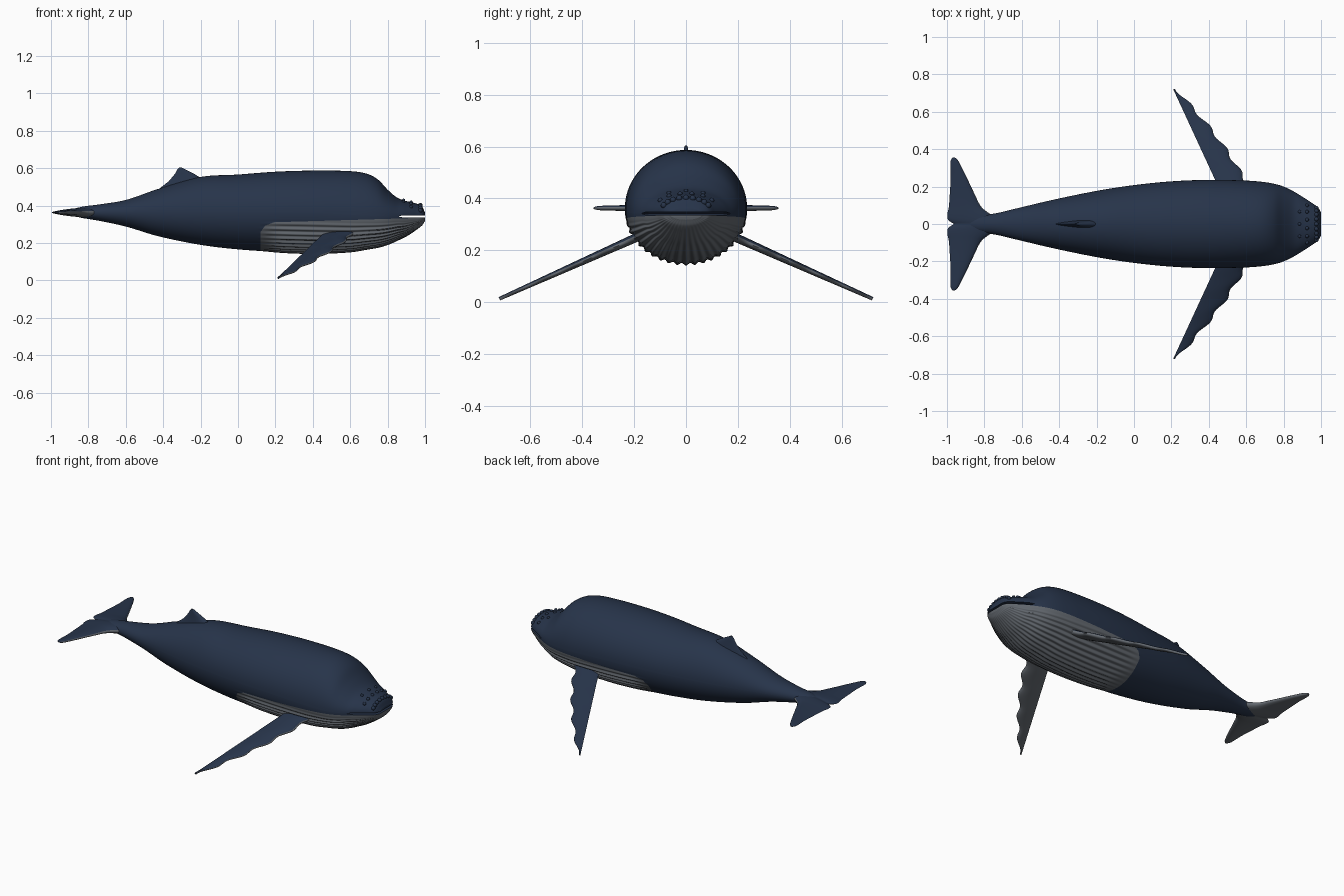
import bpy, bmesh, math
from mathutils import Vector

cube = bpy.data.objects.get("Cube")
if cube:
    bpy.data.objects.remove(cube)


def material(name, rgb):
    m = bpy.data.materials.new(name)
    m.use_nodes = True
    m.diffuse_color = (*rgb, 1)
    bsdf = next(n for n in m.node_tree.nodes if n.type == 'BSDF_PRINCIPLED')
    bsdf.inputs["Base Color"].default_value = (*rgb, 1)
    bsdf.inputs["Roughness"].default_value = 0.7
    return m


NAVY = material("deep navy skin", (0.020, 0.034, 0.068))
GREY = material("pale grey underside", (0.125, 0.14, 0.16))


def finish(name, bm, angle=45):
    bmesh.ops.recalc_face_normals(bm, faces=bm.faces)
    mesh = bpy.data.meshes.new(name)
    bm.to_mesh(mesh)
    bm.free()
    mesh.materials.append(NAVY)
    mesh.materials.append(GREY)
    ob = bpy.data.objects.new(name, mesh)
    bpy.context.scene.collection.objects.link(ob)
    bpy.ops.object.select_all(action='DESELECT')
    ob.select_set(True)
    bpy.context.view_layer.objects.active = ob
    bpy.ops.object.shade_smooth_by_angle(angle=math.radians(angle))
    return ob


def curve(table, x, col):
    """Smooth interpolation of one table column along its first column."""
    i = max(k for k in range(len(table) - 1) if k == 0 or table[k][0] <= x)

    def slope(k):
        a, b = table[max(k - 1, 0)], table[min(k + 1, len(table) - 1)]
        return (b[col] - a[col]) / (b[0] - a[0])

    a, b = table[i], table[i + 1]
    h = b[0] - a[0]
    t = (x - a[0]) / h
    return ((2*t**3 - 3*t*t + 1) * a[col] + (t**3 - 2*t*t + t) * h * slope(i)
            + (3*t*t - 2*t**3) * b[col] + (t**3 - t*t) * h * slope(i + 1))


def loft(bm, rings):
    """Skin closed rings; returns quads as (face, row, column)."""
    vs = [[bm.verts.new(p) for p in r] for r in rings]
    n = len(vs[0])
    faces = []
    for i in range(len(vs) - 1):
        for j in range(n):
            k = (j + 1) % n
            faces.append((bm.faces.new((vs[i][j], vs[i][k], vs[i+1][k], vs[i+1][j])), i, j))
    bm.faces.new(vs[0])
    bm.faces.new(vs[-1])
    return faces


# Body stations: x, top, belly, half width
BODY = [
    (-.90, .375, .350, .025), (-.84, .393, .335, .045), (-.75, .405, .320, .055),
    (-.60, .430, .288, .090), (-.43, .488, .237, .130), (-.20, .553, .190, .177),
    (.00, .566, .166, .208), (.20, .581, .153, .228), (.40, .587, .146, .236),
    (.60, .584, .154, .232), (.69, .570, .168, .225), (.75, .538, .178, .215),
    (.80, .485, .192, .200), (.85, .443, .213, .176), (.90, .424, .236, .146),
    (.95, .412, .268, .113), (.985, .395, .295, .088), (1.0, .362, .318, .060)]


def smooth(a, b, x):
    t = min(max((x - a) / (b - a), 0), 1)
    return t * t * (3 - 2 * t)


def seam(x, side):
    """Height where the upper and lower shells meet; opens into the mouth."""
    return .363 - .021 * smooth(.3, .85, x) + side * .006 * smooth(.85, .89, x)


def skin(x, a, side):
    """Point on the upper (side 1) or lower (side -1) shell at angle a."""
    z0 = seam(x, side)
    edge = curve(BODY, x, 1 if side > 0 else 2)
    w = curve(BODY, x, 3)
    k = 1.0
    if side < 0:                       # throat pleats
        fade = smooth(.1, .25, x) * (1 - .6 * smooth(.8, 1, x)) * smooth(.15, .45, math.sin(a))
        k += .022 * fade * math.cos(44 * a)
    return Vector((x, w * k * math.cos(a), z0 + (edge - z0) * k * math.sin(a)))


STEPS = 130
XS = [-.9 + 1.9 * math.sin(math.pi / 2 * (i / STEPS) ** .9) for i in range(STEPS + 1)]


def shell(side, cols):
    bm = bmesh.new()
    loft(bm, [[skin(x, math.pi * j / cols, side) for j in range(cols + 1)] for x in XS])
    return bm


finish("upper_body", shell(1, 40))

# Lower body: cut clean borders for the grey throat, then colour inside them
bm = shell(-1, 176)
BORDERS = [((.12, 0, 0), (1, 0, 0)), ((0, 0, .305), (.03, 0, -1)),
           ((.125, 0, .265), (.85, 0, -.6)), ((.17, 0, .302), (.4, 0, -1))]
for co, no in BORDERS:
    bmesh.ops.bisect_plane(bm, geom=bm.verts[:] + bm.edges[:] + bm.faces[:],
                           plane_co=co, plane_no=no)
for f in bm.faces:
    c = f.calc_center_median()
    f.material_index = int(all((c - Vector(co)).dot(Vector(no)) > 0 for co, no in BORDERS))
finish("lower_body_and_throat", bm)


def blade(name, sections, up, two_tone=True, n=10):
    """Lens-shaped blade from (leading point, trailing point, thickness)."""
    up = Vector(up).normalized()
    rings = []
    for lead, trail, thick in sections:
        ring = []
        for j in range(2 * n):
            s = (1 - math.cos(math.pi * j / n)) / 2
            h = .5 * thick * math.sin(math.pi * s ** .65) ** .7 if 0 < s < 1 else 0
            ring.append(Vector(lead).lerp(Vector(trail), s) + up * (h if j < n else -h))
        rings.append(ring)
    bm = bmesh.new()
    for f, i, j in loft(bm, rings):
        f.material_index = int(two_tone and (j >= n or j == 0))
    return finish(name, bm, 60)


# Flippers: scalloped leading edge, straight trailing edge
def flipper_section(u):
    y, z = .19 + .53 * u, .25 - .237 * u
    lead = .62 - .395 * u + .03 * math.sin(math.pi * u) + .011 * math.sin(9 * math.pi * u + 2.6)
    trail = .455 - .245 * u
    return (max(lead, trail + .008), y, z), (trail, y, z), .034 - .02 * u


flippers = blade("flippers", [flipper_section(i / 50) for i in range(51)], (0, .41, .91))
mirror = flippers.modifiers.new("other side", 'MIRROR')
mirror.use_axis = (False, True, False)
mirror.mirror_object = None

# Tail flukes: distance from the middle, leading x, trailing x, thickness
FLUKE = [(0, -.72, -.962, .05), (.02, -.73, -.992, .05), (.05, -.765, -.998, .045),
         (.09, -.815, -.990, .036), (.16, -.852, -.985, .028), (.25, -.895, -.980, .022),
         (.32, -.930, -.982, .018), (.345, -.945, -.978, .014), (.356, -.958, -.968, .006)]
sections = []
for i in range(-48, 49):
    d = .356 * abs(i) / 48
    y = math.copysign(d, i)
    sections.append(((curve(FLUKE, d, 1), y, .363), (curve(FLUKE, d, 2), y, .363),
                     curve(FLUKE, d, 3)))
blade("tail_flukes", sections, (0, 0, 1))

# Dorsal fin: height, front x, rear x, thickness
FIN = [(.46, -.12, -.46, .07), (.53, -.17, -.37, .045), (.57, -.235, -.337, .024),
       (.595, -.285, -.323, .014), (.604, -.302, -.315, .008)]
blade("dorsal_fin", [((f, 0, z), (r, 0, z), t) for z, f, r, t in FIN], (0, 1, 0), False)

# Knobs on the snout
bm = bmesh.new()
for x, count, spread, r in ((.975, 9, 62, .012), (.925, 6, 50, .010), (.885, 3, 25, .009)):
    for i in range(count):
        a = math.radians(90 + spread * (2 * i / (count - 1) - 1))
        new = bmesh.ops.create_icosphere(bm, subdivisions=2, radius=r)["verts"]
        bmesh.ops.translate(bm, verts=new, vec=skin(x, a, 1))
finish("snout_knobs", bm)
